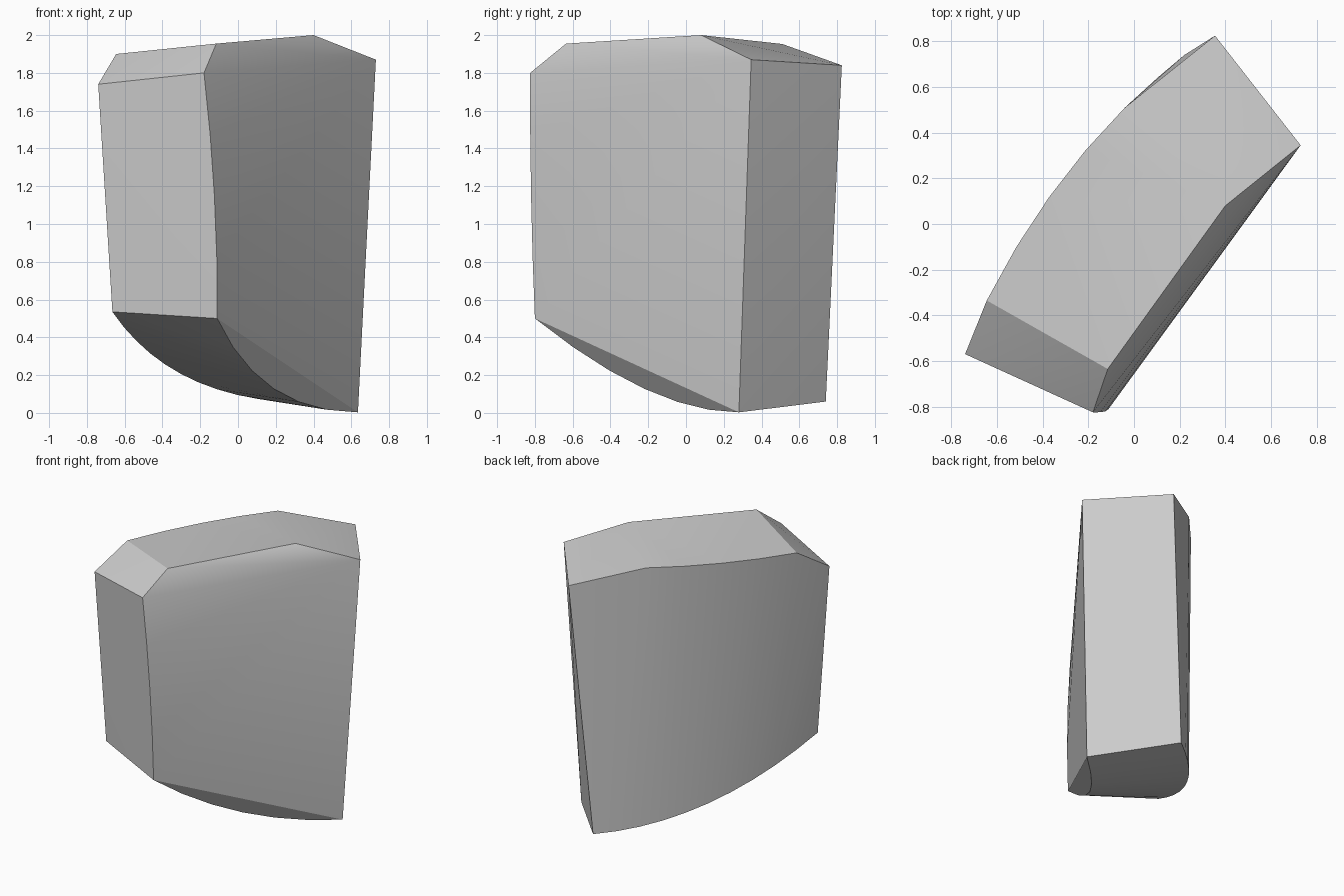
import bpy
import bmesh
import math
from mathutils import Vector

default_cube = bpy.data.objects.get("Cube")
if default_cube:
    bpy.data.objects.remove(default_cube, do_unlink=True)


def make_material(name, colour):
    material = bpy.data.materials.new(name)
    material.use_nodes = True
    material.diffuse_color = colour
    material.node_tree.nodes["Principled BSDF"].inputs["Base Color"].default_value = colour
    return material


def bent_edge(start, control, end, segments):
    """Points along a quadratic curve, both ends included."""
    start, control, end = Vector(start), Vector(control), Vector(end)
    points = []
    for step in range(segments + 1):
        t = step / segments
        points.append(start.lerp(control, t).lerp(control.lerp(end, t), t))
    return points


def convex_solid(name, points, material):
    """Wrap the guide points in one closed convex skin."""
    bm = bmesh.new()
    for point in points:
        bm.verts.new(point)
    hull = bmesh.ops.convex_hull(bm, input=bm.verts)
    loose = {item for item in hull["geom_interior"] + hull["geom_unused"]
             if isinstance(item, bmesh.types.BMVert)}
    bmesh.ops.delete(bm, geom=list(loose), context="VERTS")
    bmesh.ops.recalc_face_normals(bm, faces=bm.faces)
    mesh = bpy.data.meshes.new(name)
    bm.to_mesh(mesh)
    bm.free()
    mesh.materials.append(material)
    solid = bpy.data.objects.new(name, mesh)
    bpy.context.collection.objects.link(solid)
    return solid


# Corners of the narrow front end and of the tall rear end
front_end_top = (-0.74, -0.57, 1.74)
rear_end_top = [(0.73, 0.345, 1.87), (0.355, 0.825, 1.84)]

# Corners of the sloping top on the flat side
top_ridge = [(-0.115, -0.635, 1.955), (0.4, 0.08, 2.0)]

# Gently bowed upright edge where the front end meets the flat side
front_edge = bent_edge((-0.18, -0.825, 1.8), (-0.105, -0.828, 1.15), (-0.11, -0.8, 0.5), 4)

# Bowed top edge of the rounded side
top_bow = bent_edge((-0.645, -0.335, 1.9), (-0.4, 0.15, 1.925), (-0.04, 0.51, 1.953), 4)

# Keel curves sweeping from the front end down to the rear foot
round_side_keel = bent_edge((-0.665, -0.545, 0.535), (-0.378, 0.263, 0.113), (0.22, 0.74, 0.06), 10)
flat_side_keel = bent_edge((-0.11, -0.8, 0.5), (0.118, -0.18, 0.003), (0.635, 0.28, 0.003), 6)

grey = make_material("plain grey", (0.6, 0.6, 0.6, 1.0))
block = convex_solid(
    "wedge_block",
    [front_end_top] + rear_end_top + top_ridge + front_edge + top_bow
    + round_side_keel + flat_side_keel[1:],
    grey,
)

# Soft shading across the bowed sides, crisp main edges
bpy.ops.object.select_all(action="DESELECT")
block.select_set(True)
bpy.context.view_layer.objects.active = block
bpy.ops.object.shade_smooth_by_angle(angle=math.radians(30))
